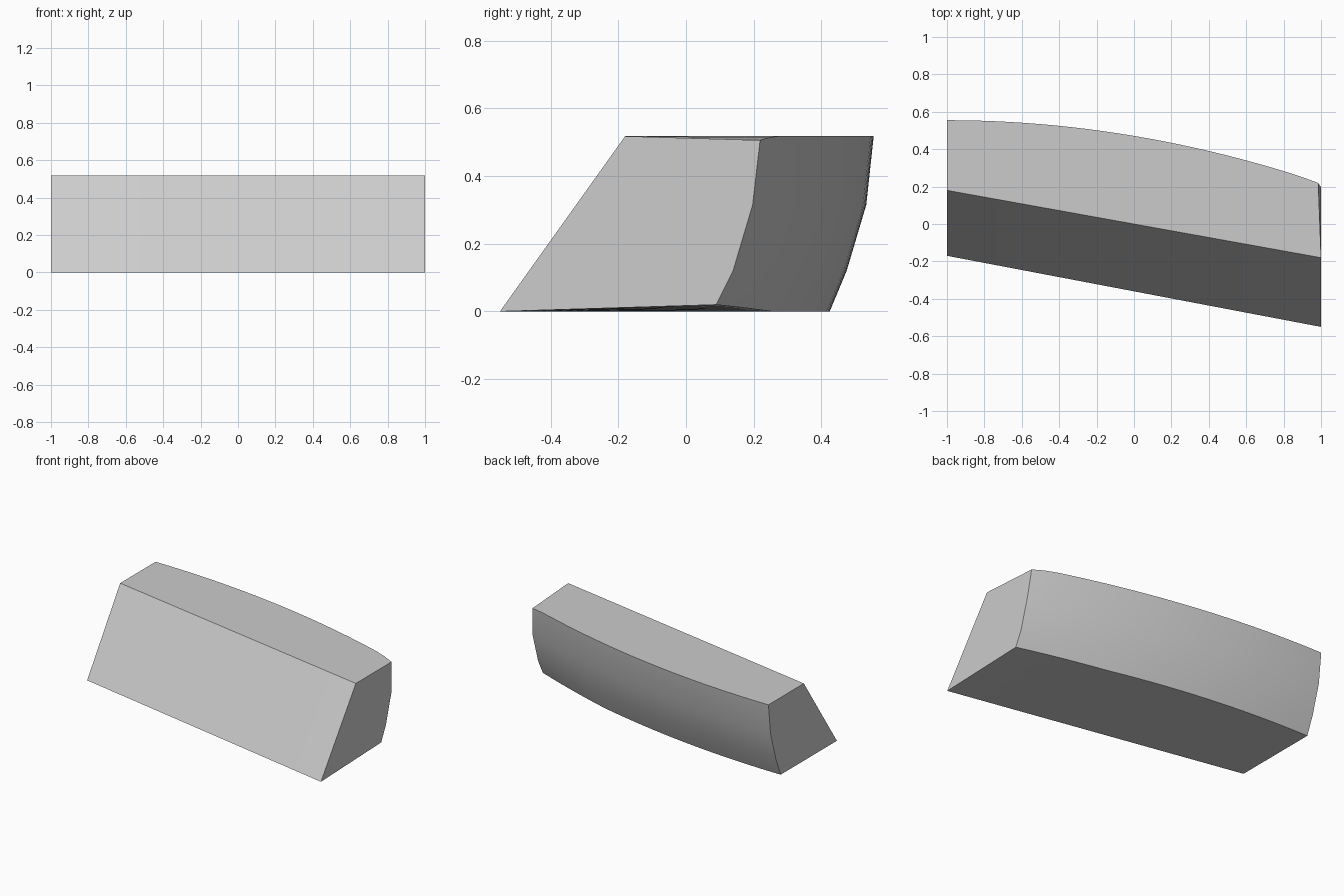
import bpy
import bmesh
import math

default = bpy.data.objects.get("Cube")
if default:
    bpy.data.objects.remove(default, do_unlink=True)

HEIGHT = 0.518
COLUMNS = 24

grey = bpy.data.materials.new("plain grey")
grey.use_nodes = True
grey.diffuse_color = (0.6, 0.6, 0.6, 1)
grey.node_tree.nodes["Principled BSDF"].inputs["Base Color"].default_value = (0.6, 0.6, 0.6, 1)

# Back profile: inset from the top rim, and height
BACK = [(0.0, HEIGHT), (0.022, 0.315), (0.08, 0.12), (0.13, 0.0)]


def section(x):
    """Cross-section of the block at x: sloping front, bowed back."""
    rim = 0.555 - 0.084 * (x + 1) ** 2
    lift = 0.02 * max(0.0, (x - 0.43) / 0.57)      # underside rises at the left back corner
    drop = 0.012 * max(0.0, (x - 0.88) / 0.12)     # top dips at the same corner
    trim = 0.015 * max(0.0, (x - 0.88) / 0.12)     # end face leans in at the top
    points = [(x, -0.36 - 0.19 * x, 0.0), (x, -0.18 * x, HEIGHT)]
    for i, (inset, z) in enumerate(BACK):
        if i == 0:
            points.append((x - trim, rim, z - drop))
        elif i == len(BACK) - 1:
            points.append((x, rim - inset, z + lift))
        else:
            points.append((x, rim - inset, z))
    return points


# Block lofted along x, with both ends capped
bm = bmesh.new()
rings = [[bm.verts.new(p) for p in section(-1 + 2 * i / COLUMNS)] for i in range(COLUMNS + 1)]
for a, b in zip(rings, rings[1:]):
    for i in range(len(a)):
        j = (i + 1) % len(a)
        bm.faces.new((a[i], a[j], b[j], b[i]))
bm.faces.new(rings[0])
bm.faces.new(rings[-1])
bmesh.ops.recalc_face_normals(bm, faces=bm.faces)
mesh = bpy.data.meshes.new("curved_block")
bm.to_mesh(mesh)
bm.free()
mesh.materials.append(grey)

block = bpy.data.objects.new("curved_block", mesh)
bpy.context.collection.objects.link(block)
bpy.ops.object.select_all(action="DESELECT")
block.select_set(True)
bpy.context.view_layer.objects.active = block
bpy.ops.object.shade_smooth_by_angle(angle=math.radians(30))
